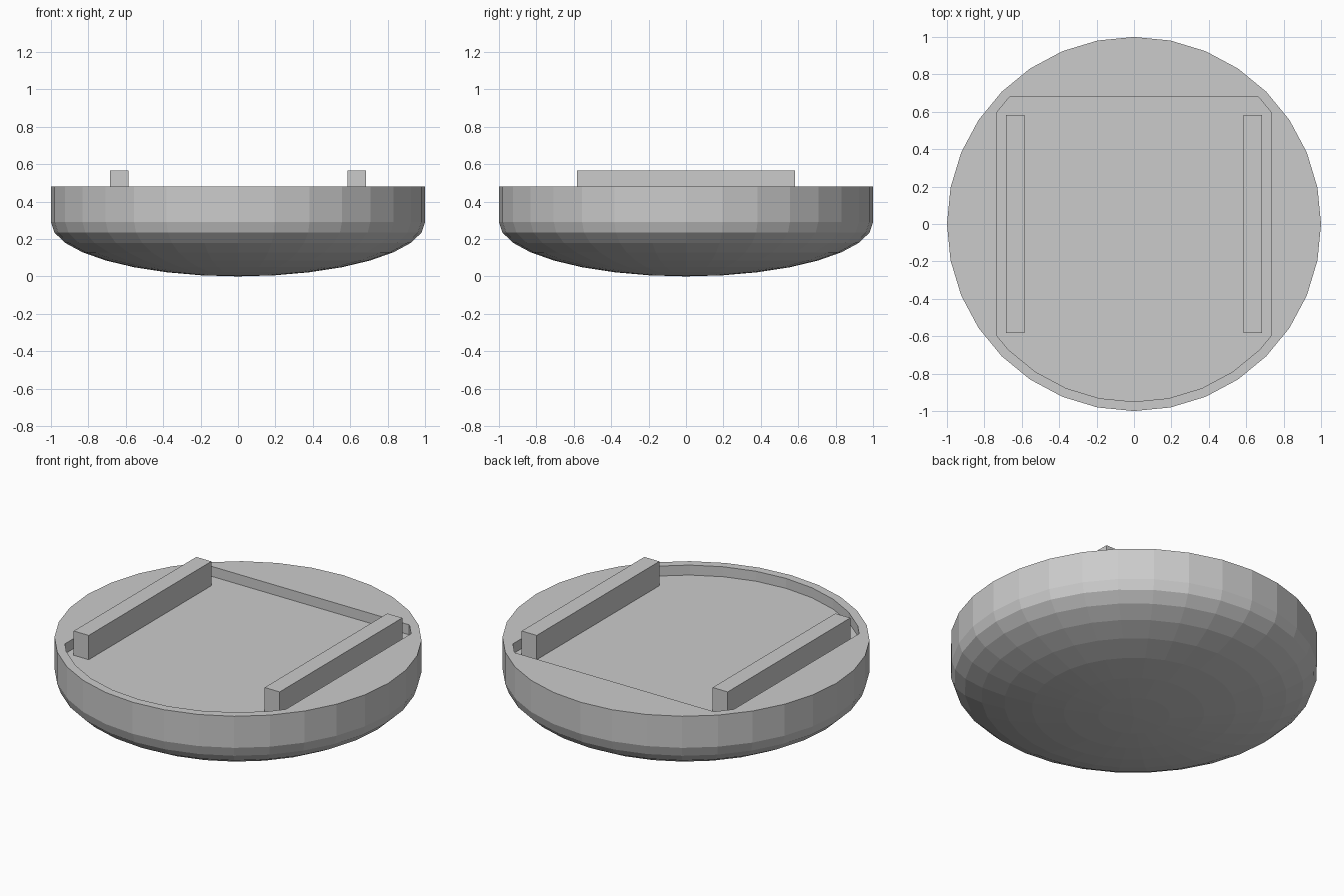
import bpy, bmesh, math

if "Cube" in bpy.data.objects:
    bpy.data.objects.remove(bpy.data.objects["Cube"])

N, RIM_Z, DOME_Z, FLOOR_Z = 32, 0.48, 0.29, 0.42
grey = bpy.data.materials.new("plain grey")
grey.diffuse_color = (0.6, 0.6, 0.6, 1)
grey.use_nodes = True
grey.node_tree.nodes["Principled BSDF"].inputs["Base Color"].default_value = grey.diffuse_color


def finish(bm, name):
    bmesh.ops.recalc_face_normals(bm, faces=bm.faces)
    mesh = bpy.data.meshes.new(name)
    bm.to_mesh(mesh)
    bm.free()
    mesh.materials.append(grey)
    obj = bpy.data.objects.new(name, mesh)
    bpy.context.collection.objects.link(obj)
    return obj


def ring(bm, r, z):
    return [bm.verts.new((r * math.sin(2 * math.pi * i / N),
                          r * math.cos(2 * math.pi * i / N), z)) for i in range(N)]


def bridge(bm, a, b):
    for i in range(len(a)):
        j = (i + 1) % len(a)
        bm.faces.new((a[i], a[j], b[j], b[i]))


def clip(pts, axis, sign, limit):
    """Keep the part of a polygon where sign * coordinate <= limit."""
    out = []
    for i, p in enumerate(pts):
        q = pts[(i + 1) % len(pts)]
        dp, dq = sign * p[axis] - limit, sign * q[axis] - limit
        if dp <= 0:
            out.append(p)
        if dp * dq < 0:
            t = dp / (dp - dq)
            out.append((p[0] + t * (q[0] - p[0]), p[1] + t * (q[1] - p[1])))
    return out


# Bowl: vertical rim above a squashed half sphere
bm = bmesh.new()
rim = ring(bm, 1, RIM_Z)
upper = rim
for k in range(8):
    a = math.pi / 2 * k / 8
    lower = ring(bm, math.cos(a), DOME_Z * (1 - math.sin(a)))
    bridge(bm, upper, lower)
    upper = lower
pole = bm.verts.new((0, 0, 0))
for i in range(N):
    bm.faces.new((upper[i], upper[(i + 1) % N], pole))

# Recess outline: smaller disc trimmed on both sides and the back
outline = [(0.95 * math.sin(2 * math.pi * i / N), 0.95 * math.cos(2 * math.pi * i / N))
           for i in range(N)]
for axis, sign, limit in ((0, 1, 0.735), (0, -1, 0.735), (1, 1, 0.682)):
    outline = clip(outline, axis, sign, limit)
lip = [bm.verts.new((x, y, RIM_Z)) for x, y in outline]
floor = [bm.verts.new((x, y, FLOOR_Z)) for x, y in outline]
bridge(bm, lip, floor)
bm.faces.new(floor)

# Flat top around the recess
edges = [bm.edges.get((loop[i], loop[(i + 1) % len(loop)]))
         for loop in (rim, lip) for i in range(len(loop))]
bmesh.ops.triangle_fill(bm, edges=edges, use_beauty=True, normal=(0, 0, 1))
finish(bm, "round_base")

# Two raised bars standing on the recess floor
for name, side in (("left_bar", -1), ("right_bar", 1)):
    bm = bmesh.new()
    bmesh.ops.create_cube(bm, size=1)
    for v in bm.verts:
        v.co = (side * 0.635 + v.co.x * 0.1, v.co.y * 1.165,
                FLOOR_Z if v.co.z < 0 else 0.566)
    finish(bm, name)
